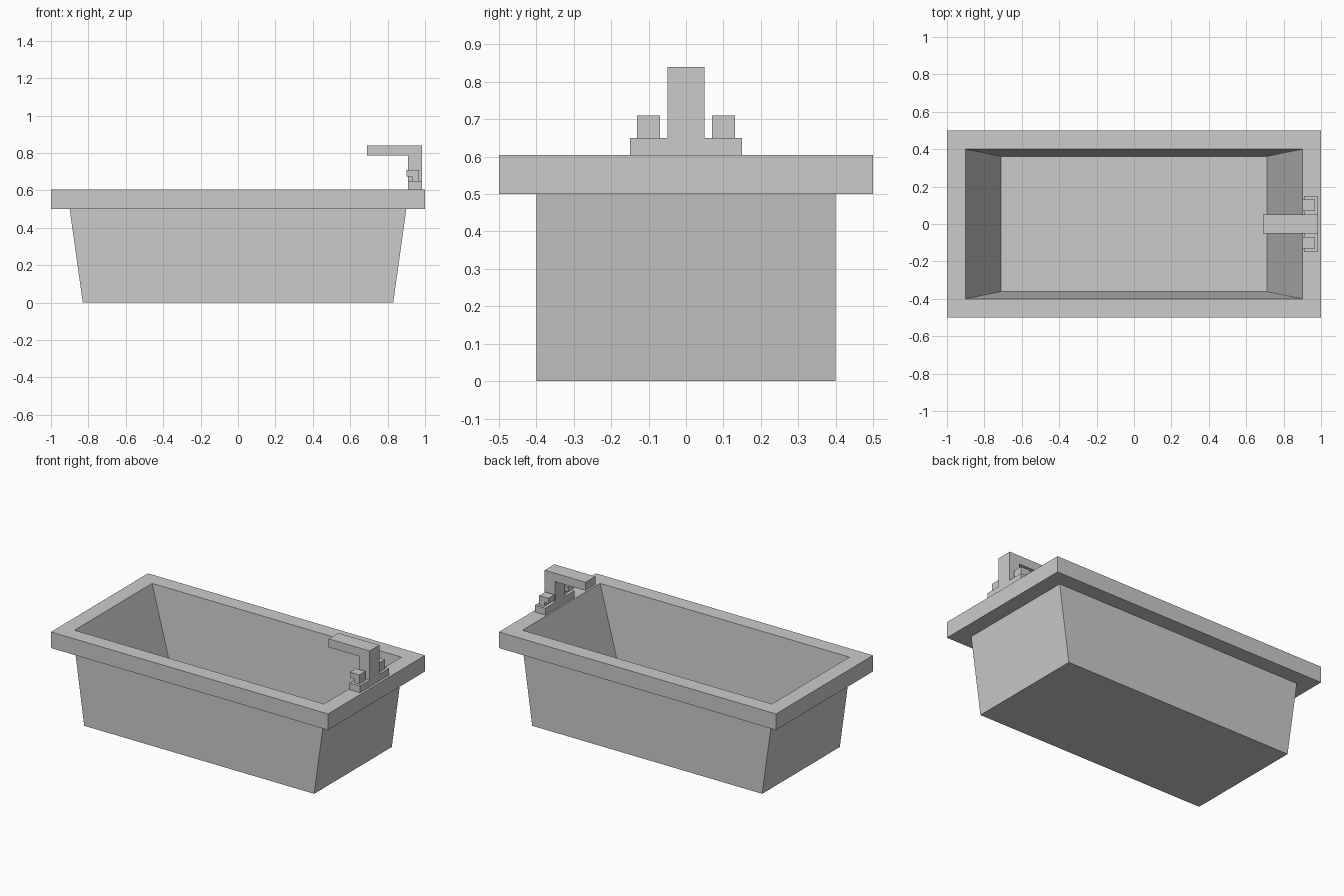
import bpy
import bmesh

if "Cube" in bpy.data.objects:
    bpy.data.objects.remove(bpy.data.objects["Cube"])


def make_object(name, bm):
    bmesh.ops.recalc_face_normals(bm, faces=bm.faces[:])
    mesh = bpy.data.meshes.new(name)
    bm.to_mesh(mesh)
    bm.free()
    obj = bpy.data.objects.new(name, mesh)
    bpy.context.collection.objects.link(obj)
    return obj


def ring_stack(name, rings):
    """Bridge centred rectangles (half x, half y, z) and cap both ends."""
    bm = bmesh.new()
    loops = [[bm.verts.new((sx * hx, sy * hy, z))
              for sx, sy in ((-1, -1), (1, -1), (1, 1), (-1, 1))]
             for hx, hy, z in rings]
    for a, b in zip(loops, loops[1:]):
        for i in range(4):
            j = (i + 1) % 4
            bm.faces.new((a[i], a[j], b[j], b[i]))
    bm.faces.new(loops[0])
    bm.faces.new(loops[-1])
    return make_object(name, bm)


def extrude_profile(name, profile, y0, y1):
    """Extrude an (x, z) outline along y."""
    bm = bmesh.new()
    face = bm.faces.new([bm.verts.new((x, y0, z)) for x, z in profile])
    side = bmesh.ops.extrude_face_region(bm, geom=[face])["geom"]
    verts = [v for v in side if isinstance(v, bmesh.types.BMVert)]
    bmesh.ops.translate(bm, verts=verts, vec=(0, y1 - y0, 0))
    return make_object(name, bm)


def hook(back, front, tip, z0, z1, z2):
    """Upright post with an arm reaching towards -x."""
    return [(back, z0), (back, z2), (tip, z2), (tip, z1), (front, z1), (front, z0)]


RIM = 0.605

# Tub: outer body, overhanging rim, sloped basin
ring_stack("bathtub", [
    (0.83, 0.40, 0.0),
    (0.90, 0.40, 0.50),
    (1.00, 0.50, 0.50),
    (1.00, 0.50, RIM),
    (0.90, 0.40, RIM),
    (0.712, 0.362, 0.01),
])

# Tap base plate on the rim
extrude_profile("tap_base", [(0.91, RIM), (0.985, RIM), (0.985, 0.65), (0.91, 0.65)],
                -0.15, 0.15)

# Spout
extrude_profile("tap_spout", hook(0.985, 0.91, 0.69, RIM, 0.785, 0.84), -0.05, 0.05)

# Pair of handles
for side, centre in (("front", -0.10), ("back", 0.10)):
    extrude_profile("tap_handle_" + side, hook(0.968, 0.93, 0.90, 0.65, 0.675, 0.71),
                    centre - 0.031, centre + 0.031)
